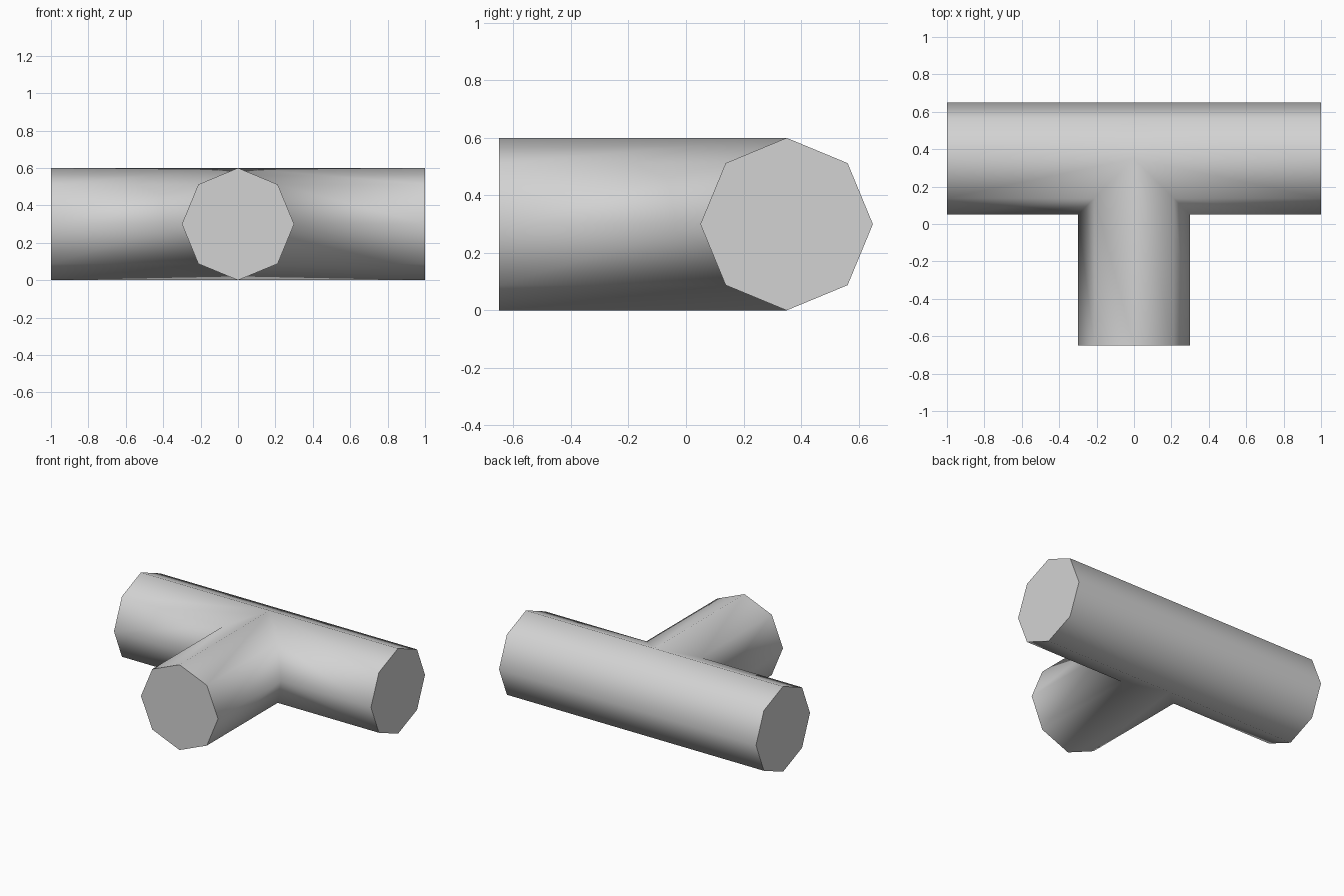
import bpy
import bmesh
from math import sin, cos, tau

cube = bpy.data.objects.get("Cube")
if cube:
    bpy.data.objects.remove(cube, do_unlink=True)

SIDES, R = 8, 0.3        # octagonal pipe section
AXIS_Y, AXIS_Z = 0.35, R  # centre line of the long pipe
HALF, FRONT = 1.0, -0.65

grey = bpy.data.materials.new("light grey")
grey.use_nodes = True
grey.diffuse_color = (0.65, 0.65, 0.65, 1)
grey.node_tree.nodes["Principled BSDF"].inputs["Base Color"].default_value = grey.diffuse_color

bm = bmesh.new()
angles = [tau * i / SIDES for i in range(SIDES)]


def pipe(end, seam):
    """Smooth pipe wall from a flat capped end to the seam ring."""
    a = [bm.verts.new(p) for p in end]
    b = [bm.verts.new(p) for p in seam]
    for i in range(SIDES):
        j = (i + 1) % SIDES
        bm.faces.new((a[i], a[j], b[j], b[i])).smooth = True
    cap = bm.faces.new(a)
    for edge in cap.edges:
        edge.smooth = False


# Two arms of the long pipe, mitred at the front where the branch enters
for side in (-1, 1):
    ring = [(AXIS_Y - R * cos(t), AXIS_Z + R * sin(t)) for t in angles]
    pipe([(side * HALF, y, z) for y, z in ring],
         [(side * max(0, AXIS_Y - y), y, z) for y, z in ring])

# Branch pipe reaching forward
ring = [(R * cos(t), AXIS_Z + R * sin(t)) for t in angles]
pipe([(x, FRONT, z) for x, z in ring],
     [(x, AXIS_Y - abs(x), z) for x, z in ring])

# Join the three arms into one skin
bmesh.ops.remove_doubles(bm, verts=bm.verts, dist=0.0005)
bmesh.ops.recalc_face_normals(bm, faces=bm.faces)

mesh = bpy.data.meshes.new("tee_pipe")
bm.to_mesh(mesh)
bm.free()
mesh.materials.append(grey)
bpy.context.collection.objects.link(bpy.data.objects.new("tee_pipe", mesh))
